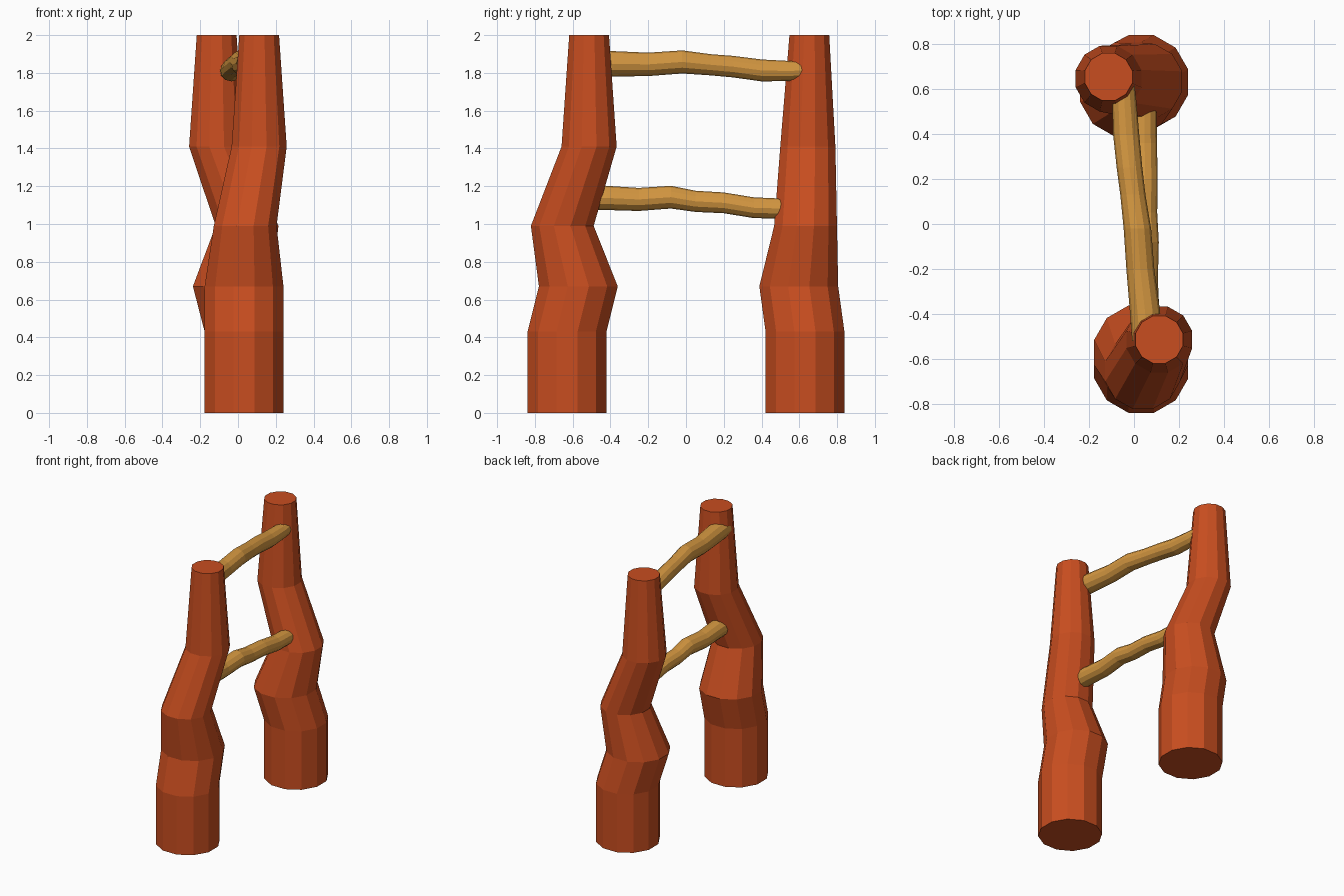
import bpy, bmesh, math
from mathutils import Vector

if "Cube" in bpy.data.objects:
    bpy.data.objects.remove(bpy.data.objects["Cube"])


def material(name, rgb):
    m = bpy.data.materials.new(name)
    m.diffuse_color = (*rgb, 1)
    m.use_nodes = True
    m.node_tree.nodes["Principled BSDF"].inputs["Base Color"].default_value = m.diffuse_color
    return m


def loft(name, rings, axis, sides, mat, phase=0.0):
    """Capped flat-shaded tube through (x, y, z, radius) rings lying across an axis."""
    bm = bmesh.new()
    loops = []
    for x, y, z, r in rings:
        loop = []
        for i in range(sides):
            a = 2 * math.pi * i / sides + phase
            u, v = r * math.cos(a), r * math.sin(a)
            off = Vector((u, v, 0)) if axis == 'Z' else Vector((u, 0, v))
            loop.append(bm.verts.new(Vector((x, y, z)) + off))
        loops.append(loop)
    for a, b in zip(loops, loops[1:]):
        for i in range(sides):
            j = (i + 1) % sides
            bm.faces.new((a[i], a[j], b[j], b[i]))
    bm.faces.new(loops[0])
    bm.faces.new(loops[-1])
    bmesh.ops.recalc_face_normals(bm, faces=bm.faces)
    me = bpy.data.meshes.new(name)
    bm.to_mesh(me)
    bm.free()
    me.materials.append(mat)
    ob = bpy.data.objects.new(name, me)
    bpy.context.collection.objects.link(ob)
    return ob


bark = material("red_bark", (0.58, 0.075, 0.014))
branch = material("light_branch", (0.66, 0.31, 0.052))

# Crooked tapering posts: shared heights and radii, different bends
heights = [0, 0.43, 0.67, 0.99, 1.41, 2.0]
radii = [0.216, 0.216, 0.216, 0.172, 0.151, 0.109]
bends = {
    "front_post": [(.032, -.63), (.032, -.63), (.032, -.57), (.038, -.655), (.112, -.513), (.112, -.513)],
    "back_post": [(.032, .63), (.032, .63), (-.03, .597), (.048, .633), (-.113, .645), (-.113, .653)],
}
for name, path in bends.items():
    loft(name, [(x, y, z, r) for (x, y), z, r in zip(path, heights, radii)],
         'Z', 12, bark, math.radians(15))

# Wavy rungs, ends buried in the posts
loft("lower_rung", [(.05, -.62, 1.14, .064), (.05, -.42, 1.138, .064), (.045, -.25, 1.13, .061),
                    (.05, -.08, 1.142, .06), (.047, .05, 1.12, .056), (.05, .20, 1.112, .055),
                    (.047, .36, 1.086, .055), (.047, .50, 1.082, .053), (.047, .58, 1.085, .05)],
     'Y', 12, branch)
loft("upper_rung", [(.06, -.52, 1.853, .068), (.048, -.38, 1.848, .067), (.028, -.20, 1.845, .062),
                    (.015, -.02, 1.858, .061), (-.005, .13, 1.843, .056), (-.02, .25, 1.833, .057),
                    (-.035, .40, 1.813, .058), (-.043, .55, 1.81, .053), (-.05, .64, 1.815, .05)],
     'Y', 12, branch)
